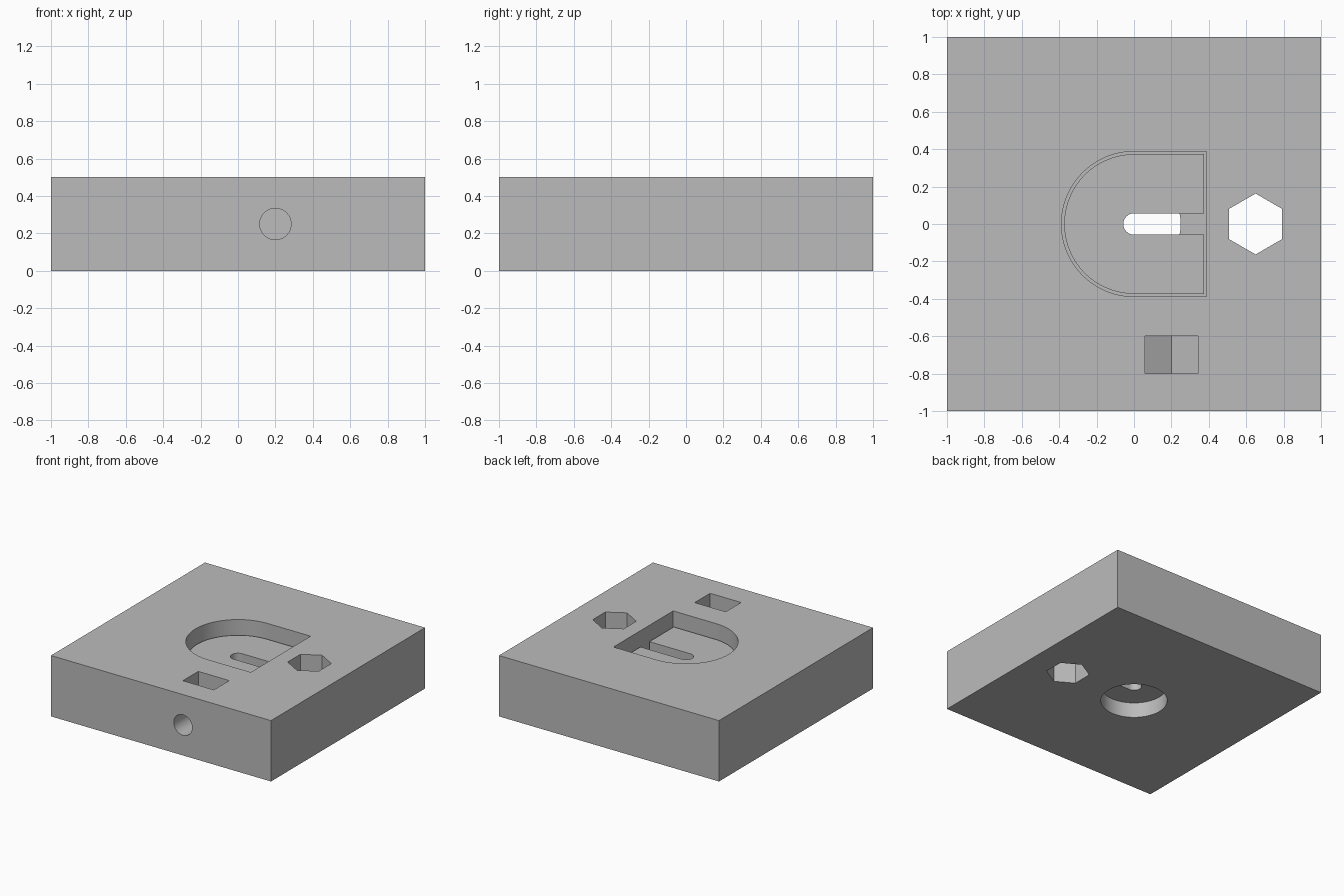
import bpy, bmesh
from math import cos, sin, pi, radians, sqrt

old = bpy.data.objects.get("Cube")
if old:
    bpy.data.objects.remove(old, do_unlink=True)

grey = bpy.data.materials.new("plain_grey")
grey.use_nodes = True
COLOUR = (0.5, 0.5, 0.5, 1)
grey.diffuse_color = COLOUR
grey.node_tree.nodes["Principled BSDF"].inputs["Base Color"].default_value = COLOUR


def arc(cx, cy, r, start, end, steps):
    """Points along a circular arc, angles in degrees."""
    angles = [radians(start + (end - start) * i / steps) for i in range(steps + 1)]
    return [(cx + r * cos(a), cy + r * sin(a)) for a in angles]


def prism(name, outline, lo, hi, axis="z"):
    """Extrude an outline along z, or an x-z outline along y."""
    def place(p, t):
        return (p[0], p[1], t) if axis == "z" else (p[0], t, p[1])
    bm = bmesh.new()
    base = bm.faces.new([bm.verts.new(place(p, lo)) for p in outline])
    new = bmesh.ops.extrude_face_region(bm, geom=[base])["geom"]
    shift = (0, 0, hi - lo) if axis == "z" else (0, hi - lo, 0)
    bmesh.ops.translate(bm, vec=shift,
                        verts=[v for v in new if isinstance(v, bmesh.types.BMVert)])
    bmesh.ops.recalc_face_normals(bm, faces=bm.faces)
    mesh = bpy.data.meshes.new(name)
    bm.to_mesh(mesh)
    bm.free()
    mesh.materials.append(grey)
    obj = bpy.data.objects.new(name, mesh)
    bpy.context.collection.objects.link(obj)
    return obj


def select(obj):
    bpy.ops.object.select_all(action="DESELECT")
    obj.select_set(True)
    bpy.context.view_layer.objects.active = obj


def cut(target, cutter):
    cutter.hide_render = True
    select(target)
    mod = target.modifiers.new("cut", "BOOLEAN")
    mod.operation, mod.solver, mod.object = "DIFFERENCE", "EXACT", cutter
    bpy.ops.object.modifier_apply(modifier=mod.name)
    bpy.data.objects.remove(cutter, do_unlink=True)


HEIGHT = 0.5
FLOOR, INSERT_TOP = 0.125, 0.378
POCKET_R, INSERT_R, SLOT_R = 0.388, 0.373, 0.057
NUT_FLAT = 0.141                     # half width across flats
NUT_R = NUT_FLAT * 2 / sqrt(3)

# Square base plate
plate = prism("base_plate", [(-1, -1), (1, -1), (1, 1), (-1, 1)], 0, HEIGHT)

# Rounded pocket open to the top
pocket = [(POCKET_R, POCKET_R)] + arc(0, 0, POCKET_R, 90, 270, 48) + [(POCKET_R, -POCKET_R)]
cut(plate, prism("pocket_cutter", pocket, FLOOR, 0.6))

# Round bore from the underside into the pocket
cut(plate, prism("bore_cutter", arc(0, 0, 0.25, 0, 360, 72)[:-1], -0.1, 0.2))

# Hexagonal hole right through
cut(plate, prism("hex_cutter", arc(0.65, 0, NUT_R, 30, 330, 5), -0.1, 0.6))

# Nut slot with a V-shaped bottom
cx, cz = 0.2, HEIGHT / 2
nut_slot = [(cx - NUT_FLAT, 0.6), (cx - NUT_FLAT, cz - NUT_R / 2), (cx, cz - NUT_R),
            (cx + NUT_FLAT, cz - NUT_R / 2), (cx + NUT_FLAT, 0.6)]
cut(plate, prism("nut_slot_cutter", nut_slot, -0.8, -0.6, "y"))

# Screw hole from the front through the nut slot to the pocket
cut(plate, prism("screw_cutter", arc(cx, cz, 0.084, 0, 360, 48)[:-1], -1.1, -0.3, "y"))

# Slotted insert lying in the pocket with a narrow gap around it
insert = ([(INSERT_R, INSERT_R)] + arc(0, 0, INSERT_R, 90, 270, 48)
          + [(INSERT_R, -INSERT_R), (INSERT_R, -SLOT_R)]
          + arc(0, 0, SLOT_R, 270, 90, 24) + [(INSERT_R, SLOT_R)])
slotted_insert = prism("slotted_insert", insert, FLOOR, INSERT_TOP)

for obj in (plate, slotted_insert):
    select(obj)
    bpy.ops.object.shade_smooth_by_angle(angle=radians(25))
